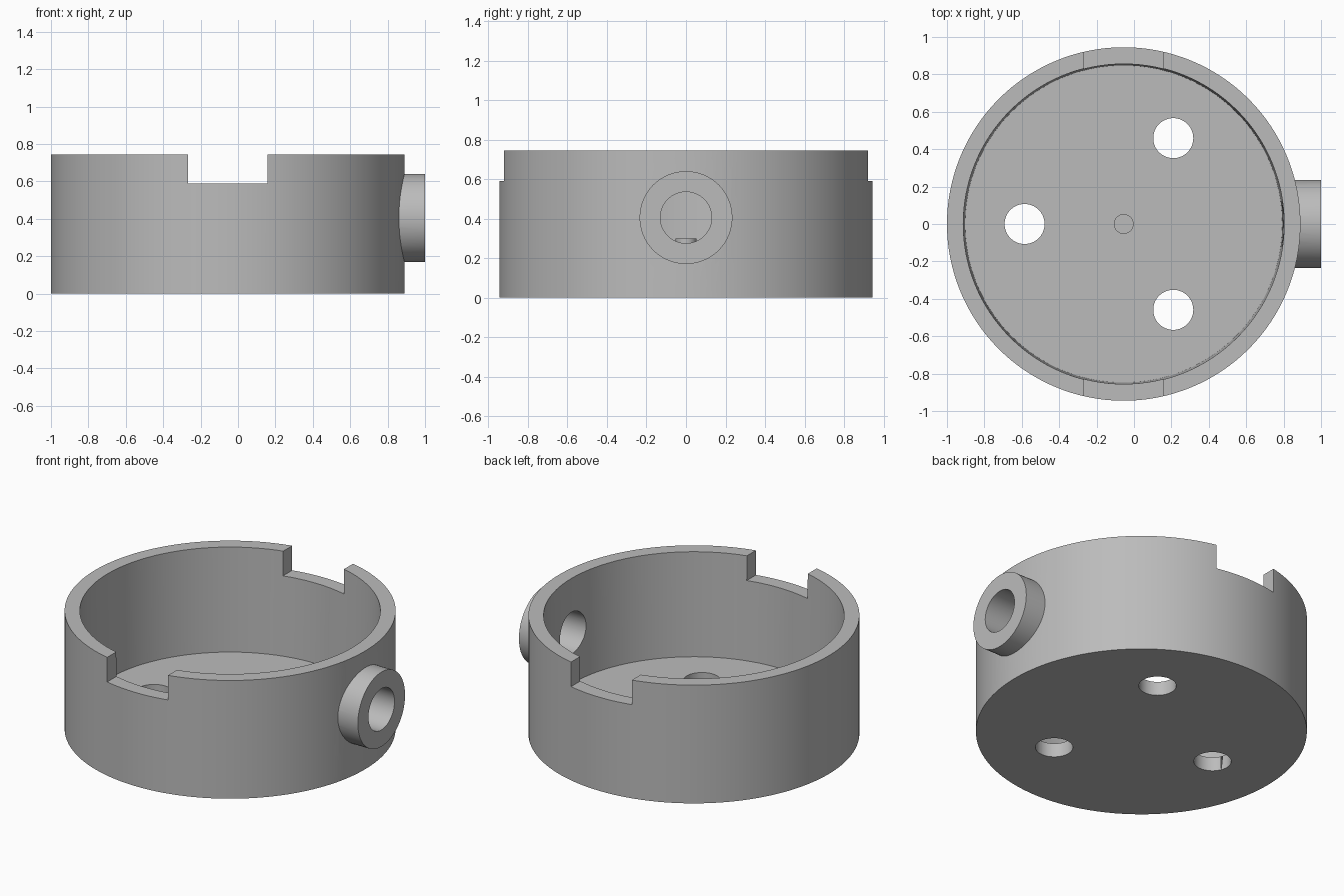
import bpy, bmesh, math
from mathutils import Matrix, Vector

old = bpy.data.objects.get("Cube")
if old:
    bpy.data.objects.remove(old)

CX = -0.055            # axis of the round cup
OUTER, RIM_IN, FLOOR_IN = 0.945, 0.858, 0.848
HEIGHT, FLOOR, NOTCH_Z = 0.745, 0.088, 0.59
PORT_Z = 0.405

grey = bpy.data.materials.new("plain grey")
grey.use_nodes = True
colour = (0.5, 0.5, 0.5, 1)
grey.diffuse_color = colour
grey.node_tree.nodes["Principled BSDF"].inputs["Base Color"].default_value = colour


def add_object(name, bm):
    bmesh.ops.recalc_face_normals(bm, faces=bm.faces)
    mesh = bpy.data.meshes.new(name)
    bm.to_mesh(mesh)
    bm.free()
    mesh.materials.append(grey)
    obj = bpy.data.objects.new(name, mesh)
    bpy.context.collection.objects.link(obj)
    return obj


def cylinder(name, radius, start, end, segments=64):
    """Solid cylinder between two points."""
    start, end = Vector(start), Vector(end)
    axis = end - start
    turn = Vector((0, 0, 1)).rotation_difference(axis).to_matrix().to_4x4()
    bm = bmesh.new()
    bmesh.ops.create_cone(bm, cap_ends=True, segments=segments,
                          radius1=radius, radius2=radius, depth=axis.length,
                          matrix=Matrix.Translation((start + end) / 2) @ turn)
    return add_object(name, bm)


def box(name, centre, size):
    bm = bmesh.new()
    bmesh.ops.create_cube(bm, size=1, matrix=Matrix.Translation(centre) @ Matrix.Diagonal((*size, 1)))
    return add_object(name, bm)


def lathe(name, profile, segments=128):
    """Revolve a radius/height profile around the cup axis."""
    bm = bmesh.new()
    verts = [bm.verts.new((CX + r, 0, z)) for r, z in profile]
    edges = [bm.edges.new(pair) for pair in zip(verts, verts[1:])]
    bmesh.ops.spin(bm, geom=verts + edges, cent=(CX, 0, 0), axis=(0, 0, 1),
                   angle=math.tau, steps=segments, use_duplicate=False)
    bmesh.ops.remove_doubles(bm, verts=bm.verts, dist=1e-5)
    return add_object(name, bm)


def combine(target, tool, operation):
    """Apply a boolean and discard the tool."""
    mod = target.modifiers.new(operation, "BOOLEAN")
    mod.operation, mod.object, mod.solver = operation, tool, "EXACT"
    bpy.ops.object.select_all(action="DESELECT")
    bpy.context.view_layer.objects.active = target
    target.select_set(True)
    bpy.ops.object.modifier_apply(modifier=mod.name)
    bpy.data.objects.remove(tool)


# Cup with slightly tapered inner wall
cup = lathe("cup_body", [(0, 0), (OUTER, 0), (OUTER, HEIGHT),
                         (RIM_IN, HEIGHT), (FLOOR_IN, FLOOR), (0, FLOOR)])

# Side port: collar joined to the wall, then bored through
combine(cup, cylinder("port_collar", 0.235, (0.83, 0, PORT_Z), (1, 0, PORT_Z)), "UNION")
combine(cup, cylinder("port_bore", 0.13, (0.6, 0, PORT_Z), (1.1, 0, PORT_Z)), "DIFFERENCE")

# Rim notches at front and back
for side in (-1, 1):
    combine(cup, box("notch", (CX, side * 0.9, NOTCH_Z + 0.2), (0.424, 0.5, 0.4)), "DIFFERENCE")

# Three floor holes evenly spaced
for i in range(3):
    a = math.pi + i * math.tau / 3
    x, y = CX + 0.53 * math.cos(a), 0.53 * math.sin(a)
    combine(cup, cylinder("floor_hole", 0.107, (x, y, -0.1), (x, y, 0.2)), "DIFFERENCE")

# Small centre peg standing on the floor
peg = cylinder("centre_peg", 0.053, (CX, 0, FLOOR - 0.03), (CX, 0, 0.3), 48)

bpy.ops.object.select_all(action="DESELECT")
for obj in (cup, peg):
    obj.select_set(True)
bpy.context.view_layer.objects.active = cup
bpy.ops.object.shade_smooth_by_angle(angle=math.radians(30))
